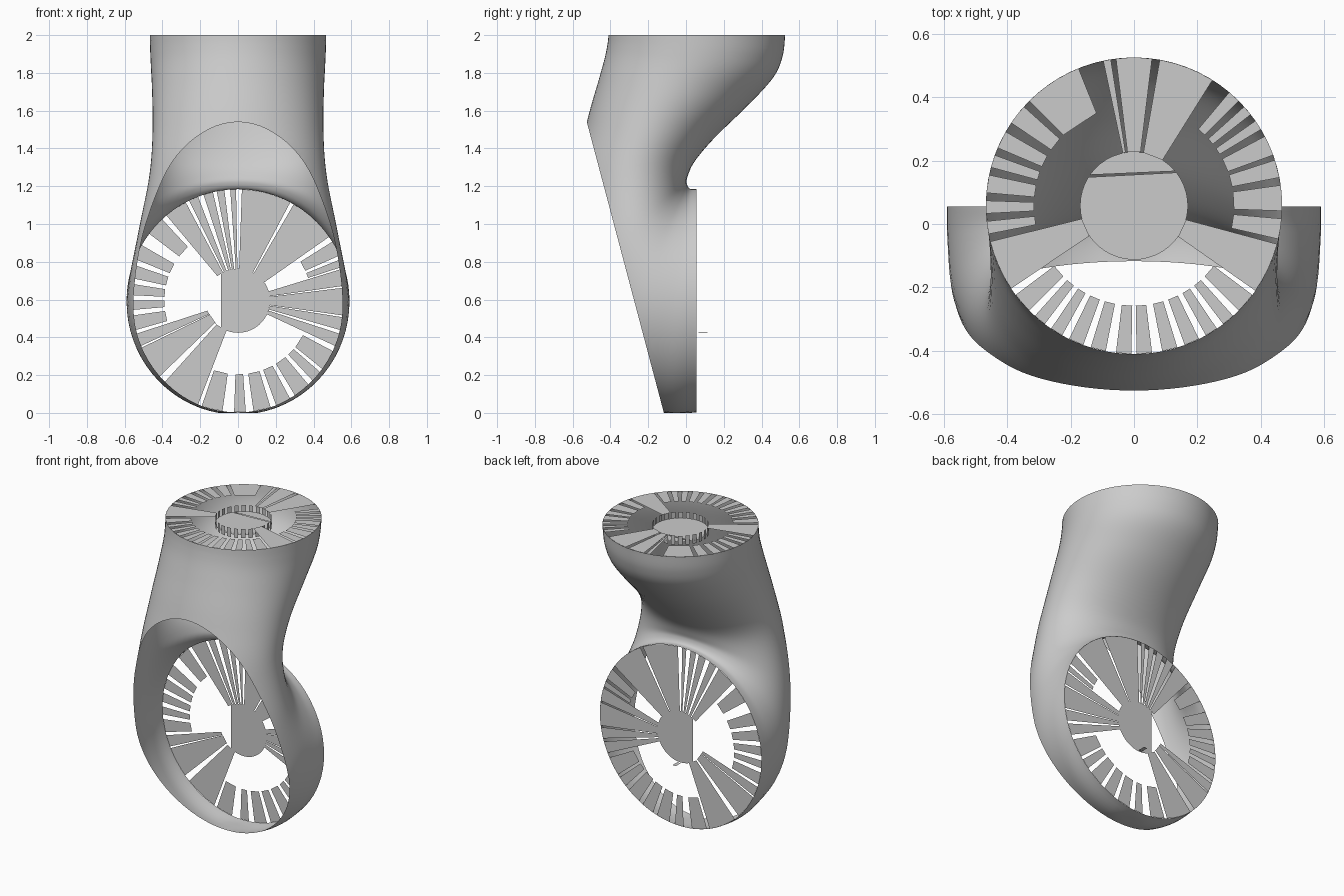
import bpy, bmesh, math
from mathutils import Vector

if "Cube" in bpy.data.objects:
    bpy.data.objects.remove(bpy.data.objects["Cube"])

def finish(bm, name, smooth=False):
    me = bpy.data.meshes.new(name)
    bm.to_mesh(me)
    bm.free()
    ob = bpy.data.objects.new(name, me)
    bpy.context.collection.objects.link(ob)
    if smooth:
        for p in me.polygons:
            p.use_smooth = True
    return ob

def spline(p, t):
    # Catmull-Rom through tuples
    i = min(int(t), len(p) - 2)
    f = t - i
    a, b, c, d = (p[max(i - 1, 0)], p[i], p[i + 1], p[min(i + 2, len(p) - 1)])
    return [0.5 * (2 * q + (r - o) * f + (2 * o - 5 * q + 4 * r - s) * f * f
                   + (3 * q - o - 3 * r + s) * f ** 3) for o, q, r, s in zip(a, b, c, d)]

# elbow shell: sections as (inner y, inner z, outer y, outer z, half width)
sections = [(.055, 1.185, .055, .003, .59), (.02, 1.187, -.12, .001, .588),
            (.004, 1.215, -.42, .15, .573), (.008, 1.25, -.60, .66, .525),
            (.045, 1.33, -.60, 1.2, .468), (.15, 1.455, -.525, 1.54, .452),
            (.34, 1.64, -.46, 1.77, .455), (.465, 1.78, -.43, 1.88, .461),
            (.512, 1.89, -.416, 1.95, .465), (.525, 2.0, -.41, 2.0, .467)]
N, STEPS = 72, 54
bm = bmesh.new()
rings = []
for k in range(STEPS + 1):
    iy, iz, oy, oz, w = spline(sections, k * (len(sections) - 1) / STEPS)
    c = Vector((0, (iy + oy) / 2, (iz + oz) / 2))
    h = Vector((0, (iy - oy) / 2, (iz - oz) / 2))
    rings.append([bm.verts.new(c + h * math.cos(a) + Vector((w * math.sin(a), 0, 0)))
                  for a in (2 * math.pi * j / N for j in range(N))])
for r, s in zip(rings, rings[1:]):
    for j in range(N):
        bm.faces.new((r[j], r[(j + 1) % N], s[(j + 1) % N], s[j]))
# sloping front cut
bmesh.ops.bisect_plane(bm, geom=bm.verts[:] + bm.edges[:] + bm.faces[:],
                       plane_co=(0, -.117, 0), plane_no=Vector((0, -1.54, -.408)),
                       clear_outer=True)
for v in bm.verts:
    v.co.z = max(0, min(2, v.co.z))
bmesh.ops.recalc_face_normals(bm, faces=bm.faces[:])
finish(bm, "elbow_shell", True)

def back(r, deg, d=0):
    a = math.radians(deg)
    return (r * math.cos(a), .055 + d, .594 + r * math.sin(a))

def top(r, deg, d=0):
    a = math.radians(deg)
    return (r * math.cos(a), .0575 + r * math.sin(a), 2 + d)

def spokes(name, place, R, short, spans, long_spans):
    # broken annular cap: short and long wedges running in from the rim
    bm = bmesh.new()
    for group, ri in ((spans, short), (long_spans, .17)):
        for a0, a1 in group:
            n = max(1, round((a1 - a0) / 5))
            angs = [a0 + (a1 - a0) * i / n for i in range(n + 1)]
            pts = [place(R, a) for a in angs] + [place(ri, a1), place(ri, a0)]
            bm.faces.new([bm.verts.new(p) for p in pts])
    finish(bm, name)

spokes("back_cap_spokes", back, .59, .39,
       [(18, 22), (24, 32), (133, 143), (150, 158), (161, 168), (171, 177), (180, 185),
        (188, 196), (251, 262), (268, 274), (278, 287), (290, 298), (301, 310),
        (313, 319), (321, 332)],
       [(335, 342), (344, 351), (352, 367), (8, 17), (35, 60), (62, 88), (91, 94),
        (97, 101), (103, 108), (111, 116), (118, 130), (198, 205), (206, 224), (228, 249)])
half = [(271, 277), (281, 287), (290, 296), (299, 304), (307, 312), (315, 323)]
spokes("top_cap_spokes", top, .467, .315,
       half + [(540 - b, 540 - a) for a, b in half] +
       [(347, 355), (358, 368), (11, 18), (20, 28), (31, 35), (38, 42), (45, 50),
        (112, 135), (138, 146), (150, 157), (160, 165), (168, 175), (178, 183), (186, 191)],
       [(325, 345), (194, 214), (58, 80), (83, 97), (99, 102)])

def disc(name, place, d, spans):
    bm = bmesh.new()
    for a0, a1 in spans:
        n = max(2, round((a1 - a0) / 8))
        bm.faces.new([bm.verts.new(place(.17, a0 + (a1 - a0) * i / n, d)) for i in range(n + 1)])
    finish(bm, name)

disc("back_hub_disc", back, 0, [(-122, 122), (200, 228)])
disc("top_hub_disc", top, -.04, [(-212, 38), (40, 145)])

def hub_wall(name, place, d0, d1, angles, width):
    # broken wall strips round the hub
    bm = bmesh.new()
    for a in angles:
        bm.faces.new([bm.verts.new(place(.17, b, d))
                      for b, d in ((a, d0), (a + width, d0), (a + width, d1), (a, d1))])
    finish(bm, name)

hub_wall("top_hub_wall", top, 0, -.06, range(0, 360, 15), 9)
hub_wall("back_hub_wall", back, .01, .06, (268,), 8)
